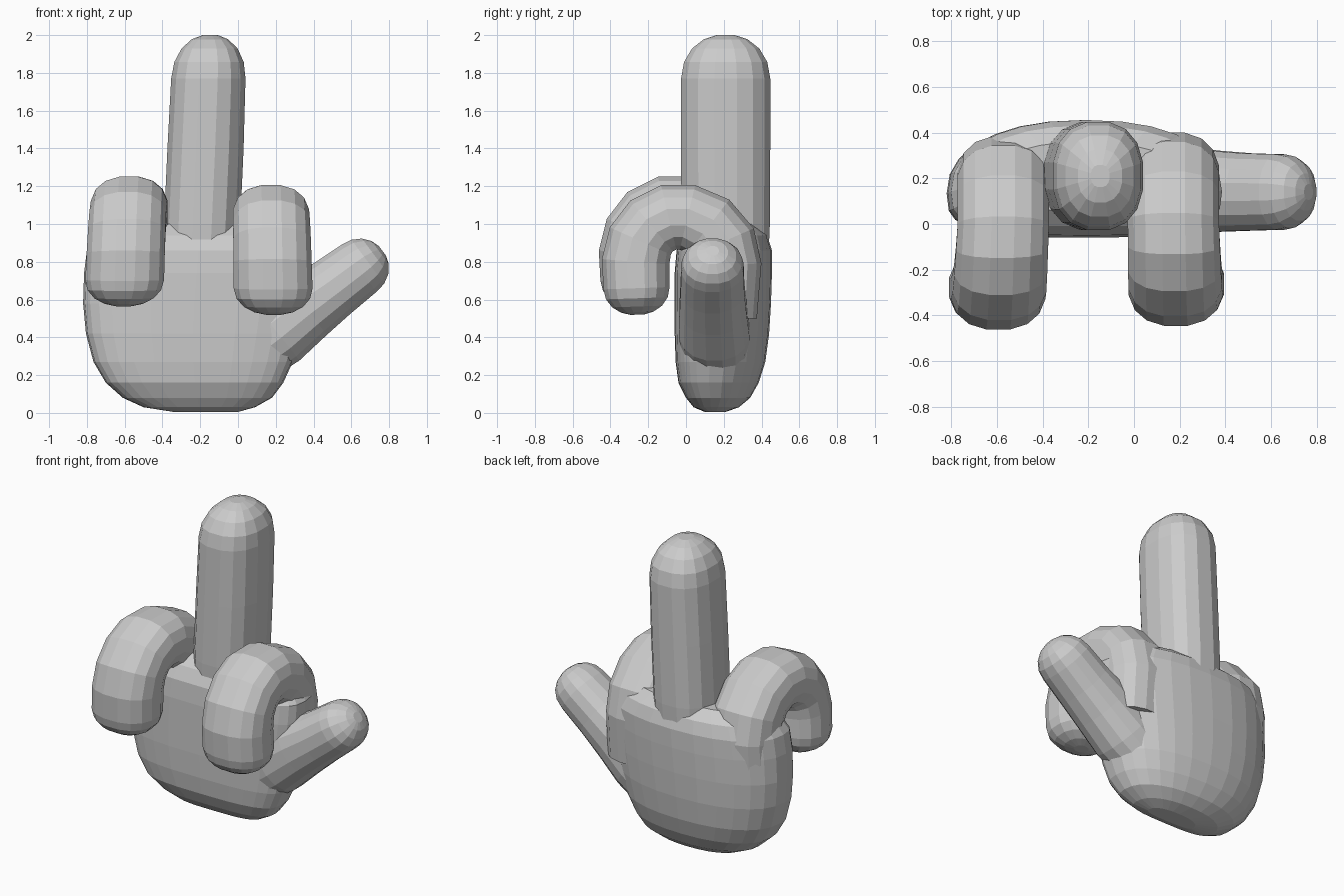
import bpy, bmesh
from math import sin, cos, pi, radians
from mathutils import Vector

if "Cube" in bpy.data.objects:
    bpy.data.objects.remove(bpy.data.objects["Cube"])


def spow(v, e):
    return (1 if v >= 0 else -1) * abs(v) ** e


def loft(name, rings):
    """Skin a list of equal-length rings into a closed, flat-shaded solid."""
    bm = bmesh.new()
    rows = [[bm.verts.new(p) for p in ring] for ring in rings]
    n = len(rows[0])
    for a, b in zip(rows, rows[1:]):
        for i in range(n):
            j = (i + 1) % n
            bm.faces.new((a[i], a[j], b[j], b[i]))
    bm.faces.new(rows[0][::-1])
    bm.faces.new(rows[-1])
    bmesh.ops.recalc_face_normals(bm, faces=bm.faces[:])
    me = bpy.data.meshes.new(name)
    bm.to_mesh(me)
    bm.free()
    ob = bpy.data.objects.new(name, me)
    bpy.context.collection.objects.link(ob)
    return ob


def digit(name, path, side, cap, sides=16, power=2.35):
    """Sweep a rounded section along (x, y, z, half width, half thickness), with a domed tip."""
    pts = [Vector(p[:3]) for p in path]
    side = Vector(side)
    rings = []

    def ring(c, t, w, h):
        nrm = t.cross(side).normalized()
        e = 2 / power
        rings.append([c + side * w * spow(cos(a), e) + nrm * h * spow(sin(a), e)
                      for a in (2 * pi * (k + 0.5) / sides for k in range(sides))])

    for i, c in enumerate(pts):
        t = (pts[min(i + 1, len(pts) - 1)] - pts[max(i - 1, 0)]).normalized()
        ring(c, t, path[i][3], path[i][4])
    for deg in (22, 43, 63, 80):
        s = cos(radians(deg)) ** 0.9
        ring(pts[-1] + t * cap * sin(radians(deg)) / sin(radians(80)), t,
             path[-1][3] * s, path[-1][4] * s)
    return loft(name, rings)


# Palm: flat front, arched back; rows of z, x left, x right, y front, y back
palm_rows = [
    (0.005, -0.34, 0.00, 0.10, 0.21),
    (0.03, -0.50, 0.09, 0.04, 0.28),
    (0.08, -0.61, 0.18, 0.00, 0.34),
    (0.16, -0.70, 0.24, -0.04, 0.385),
    (0.27, -0.765, 0.29, -0.055, 0.42),
    (0.42, -0.805, 0.33, -0.06, 0.44),
    (0.58, -0.82, 0.36, -0.06, 0.45),
    (0.74, -0.815, 0.38, -0.06, 0.455),
    (0.86, -0.80, 0.385, -0.05, 0.455),
    (0.94, -0.75, 0.33, -0.01, 0.43),
    (1.00, -0.64, 0.22, 0.06, 0.36),
]
rings = []
for z, xl, xr, yf, yb in palm_rows:
    cx, hw = (xl + xr) / 2, (xr - xl) / 2
    cy = yf + (yb - yf) * 0.38
    ring = []
    for k in range(28):
        a = 2 * pi * k / 28
        back = sin(a) >= 0
        e = 2 / 2.25 if back else 2 / 3.2
        ring.append((cx + hw * spow(cos(a), e),
                     cy + ((yb - cy) if back else (cy - yf)) * spow(sin(a), e), z))
    rings.append(ring)
hand = loft("hand", rings)

# Straight finger
parts = [digit("straight_finger",
               [(-0.205, 0.21, 0.6, 0.19, 0.22), (-0.19, 0.21, 1.0, 0.205, 0.238),
                (-0.172, 0.21, 1.4, 0.205, 0.24), (-0.157, 0.21, 1.77, 0.2, 0.24)],
               (1, 0, 0), 0.23)]

# Curled fingers: same bend, placed by x and height
bend = [(0.20, 0.50, 0.17), (0.20, 0.78, 0.195), (0.175, 0.90, 0.195), (0.11, 0.985, 0.185),
        (0.0, 1.035, 0.178), (-0.10, 1.035, 0.178), (-0.19, 0.99, 0.178),
        (-0.25, 0.91, 0.18), (-0.275, 0.80, 0.182), (-0.27, 0.66, 0.178)]
for name, x0, x1, dz, dy in (("curled_finger_left", -0.572, -0.60, 0.045, -0.008),
                             ("curled_finger_right", 0.172, 0.186, 0.0, 0.008)):
    path = []
    for i, (y, z, h) in enumerate(bend):
        f = max(0, i - 4) / 5
        path.append((x0 + (x1 - x0) * f, y + dy, z + dz, 0.203 + 0.009 * f, h))
    parts.append(digit(name, path, (1, 0, 0), 0.14))

# Thumb
parts.append(digit("thumb",
                   [(0.02, 0.16, 0.29, 0.18, 0.18), (0.20, 0.15, 0.435, 0.19, 0.205),
                    (0.36, 0.143, 0.56, 0.18, 0.187), (0.50, 0.14, 0.66, 0.172, 0.168),
                    (0.64, 0.14, 0.765, 0.168, 0.158)],
                   (0, 1, 0), 0.155, power=2.2))

# Fuse everything into one skin
for p in parts:
    m = hand.modifiers.new("join_" + p.name, 'BOOLEAN')
    m.operation = 'UNION'
    m.solver = 'EXACT'
    m.object = p
fused = bpy.data.meshes.new_from_object(
    hand.evaluated_get(bpy.context.evaluated_depsgraph_get()))
hand.modifiers.clear()
hand.data = fused
for p in parts:
    bpy.data.objects.remove(p)
